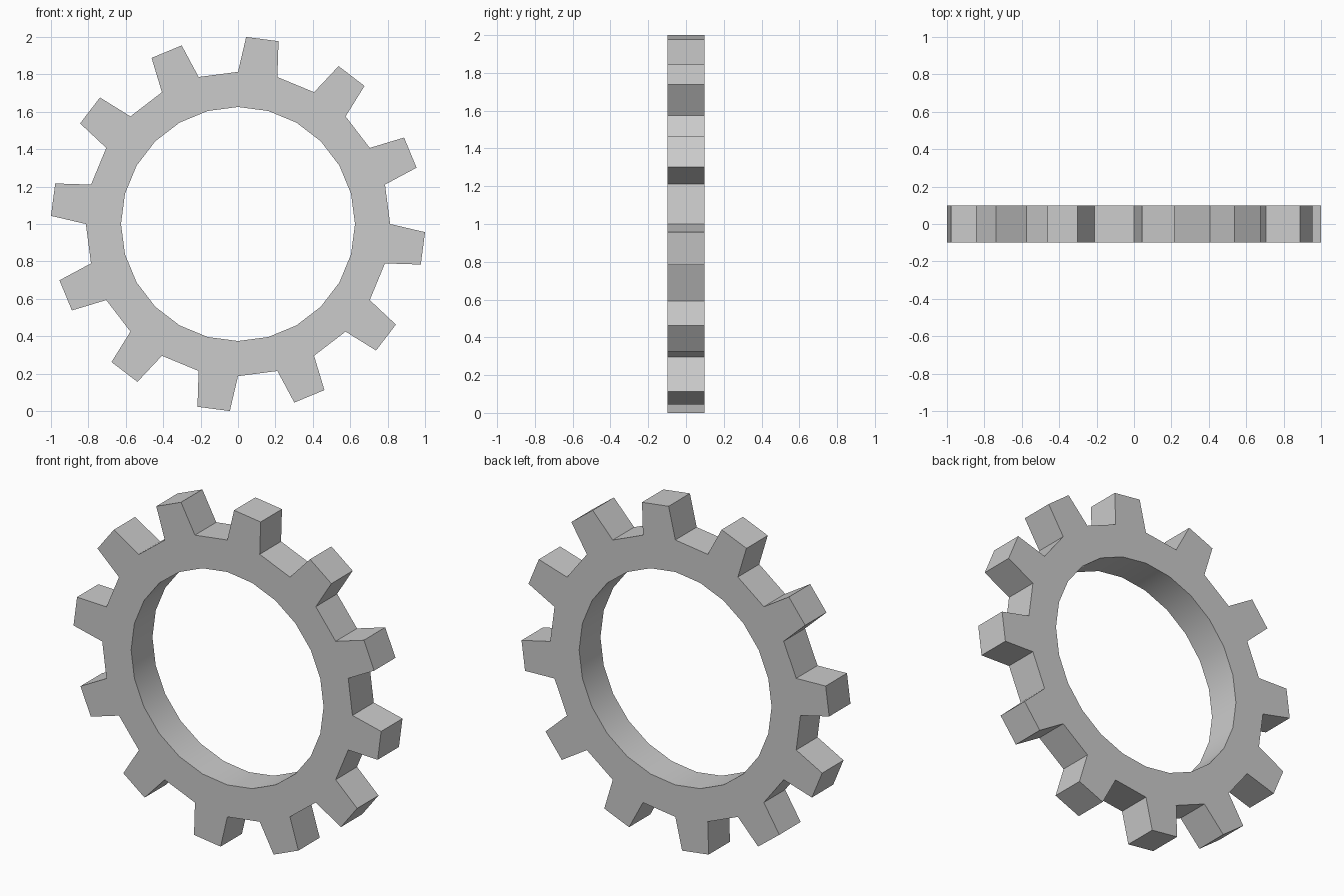
import bpy, bmesh
from math import cos, sin, radians

if "Cube" in bpy.data.objects:
    bpy.data.objects.remove(bpy.data.objects["Cube"])

TEETH = 12
STEP = 360 / TEETH          # one tooth plus one gap
R_TIP, R_ROOT, R_BORE = 1.001, 0.8135, 0.6256
HALF = 0.099                # half thickness
CENTRE_Z = 1.0

bm = bmesh.new()


def vert_pair(r, deg):
    """Front and back vertex at a polar position."""
    a = radians(deg)
    return [bm.verts.new((r * cos(a), y, CENTRE_Z + r * sin(a))) for y in (-HALF, HALF)]


# Root and bore rings share 24 angles
n = TEETH * 2
half_step = STEP / 2
root = [vert_pair(R_ROOT, i * half_step) for i in range(n)]
bore = [vert_pair(R_BORE, i * half_step) for i in range(n)]


def wall(a, b):
    bm.faces.new((a[0], b[0], b[1], a[1]))


for i in range(n):
    j = (i + 1) % n
    # Bore wall and ring faces
    wall(bore[i], bore[j])
    for s in (0, 1):
        bm.faces.new((root[i][s], root[j][s], bore[j][s], bore[i][s]))
    if i % 2 == 0:
        # Gap between teeth
        wall(root[i], root[j])
    else:
        # Tapered tooth
        t0 = vert_pair(R_TIP, i * half_step + 2.5)
        t1 = vert_pair(R_TIP, j * half_step - 2.5 if j else 360 - 2.5)
        wall(root[i], t0)
        wall(t0, t1)
        wall(t1, root[j])
        for s in (0, 1):
            bm.faces.new((root[i][s], t0[s], t1[s], root[j][s]))

bmesh.ops.recalc_face_normals(bm, faces=bm.faces)
mesh = bpy.data.meshes.new("gear_ring")
bm.to_mesh(mesh)
bm.free()
gear = bpy.data.objects.new("gear_ring", mesh)
bpy.context.collection.objects.link(gear)

# Smooth bore, crisp teeth
bpy.context.view_layer.objects.active = gear
gear.select_set(True)
bpy.ops.object.shade_smooth_by_angle(angle=radians(30))
